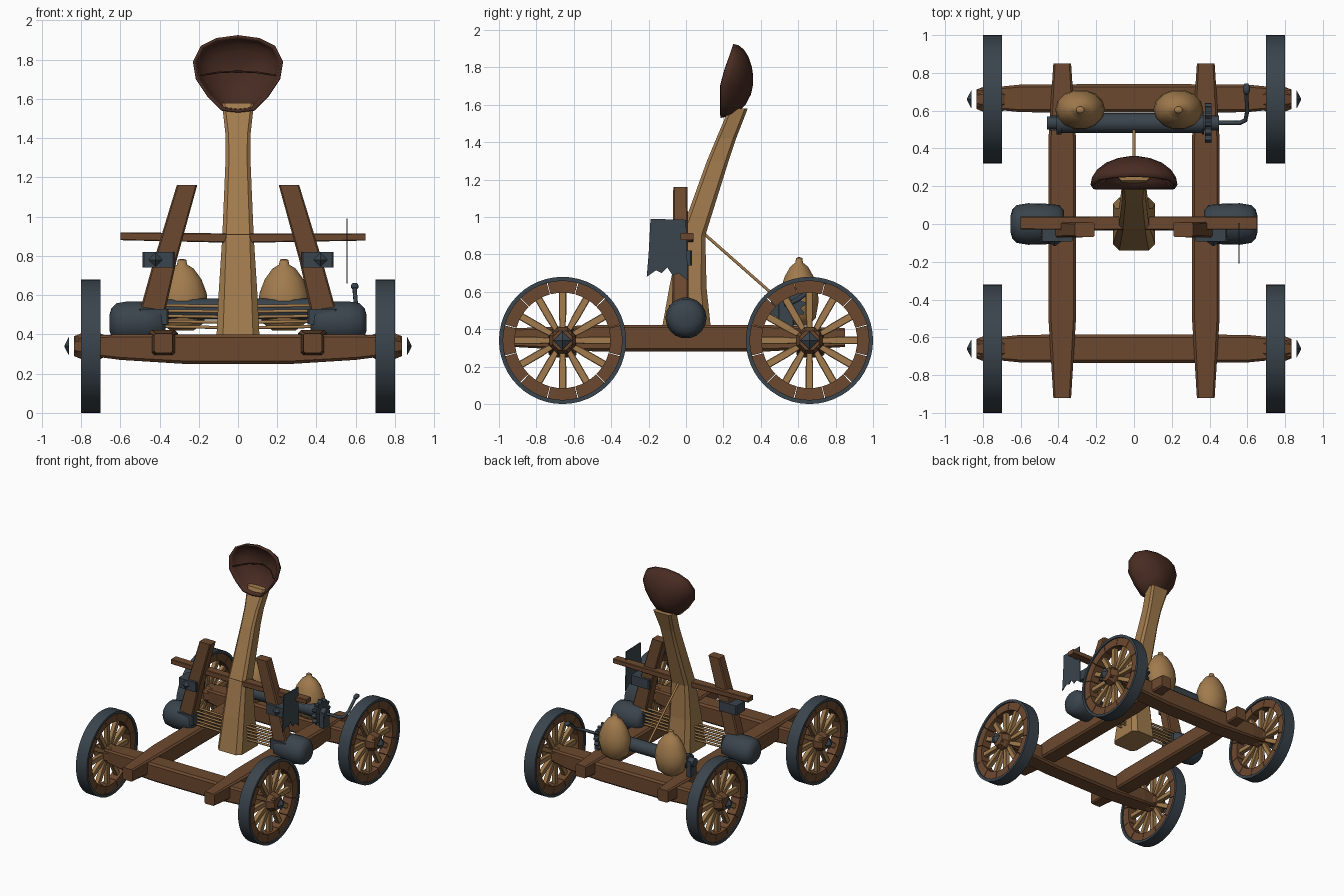
import bpy, bmesh
from math import sin, cos, pi, radians
from mathutils import Vector

old = bpy.data.objects.get("Cube")
if old:
    bpy.data.objects.remove(old)


def material(name, rgb):
    m = bpy.data.materials.new(name)
    m.use_nodes = True
    m.diffuse_color = (*rgb, 1)
    m.node_tree.nodes["Principled BSDF"].inputs["Base Color"].default_value = (*rgb, 1)
    return m


WOOD = material("brown wood", (0.15, 0.066, 0.028))
PALE = material("pale wood and cloth", (0.36, 0.2, 0.075))
IRON = material("dark iron", (0.042, 0.058, 0.073))
LEATHER = material("dark leather", (0.065, 0.025, 0.016))


def loft(bm, rings, closed=False):
    """Bridge equal rings of points; cap both ends unless closed."""
    vs = [[bm.verts.new(p) for p in r] for r in rings]
    n = len(vs[0])
    pairs = list(zip(vs, vs[1:])) + ([(vs[-1], vs[0])] if closed else [])
    for a, b in pairs:
        for i in range(n):
            j = (i + 1) % n
            bm.faces.new((a[i], a[j], b[j], b[i]))
    if not closed:
        bm.faces.new(vs[0])
        bm.faces.new(vs[-1])


def finish(name, bm, mat, smooth=None, loc=(0, 0, 0)):
    bmesh.ops.recalc_face_normals(bm, faces=bm.faces)
    me = bpy.data.meshes.new(name)
    bm.to_mesh(me)
    bm.free()
    me.materials.append(mat)
    if smooth:
        me.shade_smooth()
        me.set_sharp_from_angle(angle=radians(smooth))
    ob = bpy.data.objects.new(name, me)
    ob.location = loc
    bpy.context.collection.objects.link(ob)
    return ob


def section(centre, hu, hv, u, v, chamfer=0.2):
    """Rectangle with cut corners around a centre, spanned by axes u and v."""
    c = chamfer * min(hu, hv)
    pts = [(hu, hv - c), (hu - c, hv), (c - hu, hv), (-hu, hv - c),
           (-hu, c - hv), (c - hu, -hv), (hu - c, -hv), (hu, c - hv)]
    return [Vector(centre) + a * Vector(u) + b * Vector(v) for a, b in pts]


X, Y, Z = (1, 0, 0), (0, 1, 0), (0, 0, 1)


def beam(name, stations, u, v, mat, chamfer=0.2):
    """Timber through stations of (centre, half size u, half size v)."""
    bm = bmesh.new()
    loft(bm, [section(c, a, b, u, v, chamfer) for c, a, b in stations])
    return finish(name, bm, mat)


def box(name, c, size, mat):
    x, y, z = c
    h = [s / 2 for s in size]
    return beam(name, [((x, y, z - h[2]), h[0], h[1]), ((x, y, z + h[2]), h[0], h[1])],
                X, Y, mat, 0.12)


def turned(bm, profile, n, closed=False, turn=0):
    """Profile of (x, radius) spun around the x axis."""
    ang = [2 * pi * i / n + turn for i in range(n)]
    loft(bm, [[(x, r * cos(a), r * sin(a)) for a in ang] for x, r in profile], closed)


def turned_part(name, profile, n, mat, loc, smooth=None, closed=False, turn=0):
    bm = bmesh.new()
    turned(bm, profile, n, closed, turn)
    return finish(name, bm, mat, smooth, loc)


def rod(name, points, radius, mat):
    cu = bpy.data.curves.new(name, "CURVE")
    cu.dimensions = "3D"
    cu.bevel_depth, cu.bevel_resolution, cu.use_fill_caps = radius, 1, True
    sp = cu.splines.new("POLY")
    sp.points.add(len(points) - 1)
    for p, co in zip(sp.points, points):
        p.co = (*co, 1)
    cu.materials.append(mat)
    bpy.context.collection.objects.link(bpy.data.objects.new(name, cu))


# Wheels: iron tyre, rim blocks, spokes, hub and pointed cap
def wheel(side, end, label):
    loc = (0.75 * side, 0.66 * end, 0.34)
    turned_part(label + "_tyre", [(-.05, .34), (.05, .34), (.05, .318), (-.05, .318)],
                48, IRON, loc, 40, True)
    rim, spokes = bmesh.new(), bmesh.new()
    for k in range(12):
        a0 = k * pi / 6
        rings = []
        for j in range(5):
            a = a0 + radians(-14.6 + 29.2 * j / 4)
            rings.append([(x, r * cos(a), r * sin(a))
                          for x, r in ((-.04, .255), (.04, .255), (.04, .32), (-.04, .32))])
        loft(rim, rings)
        out, across = Vector((0, cos(a0), sin(a0))), Vector((0, -sin(a0), cos(a0)))
        loft(spokes, [section(out * r, w, 0.018, across, X)
                      for r, w in ((.04, .013), (.14, .02), (.26, .02))])
    finish(label + "_rim", rim, WOOD, 30, loc)
    finish(label + "_spokes", spokes, PALE, None, loc)
    turned_part(label + "_hub", [(-.07, .06), (-.04, .075), (.04, .075), (.085, .055)]
                if side > 0 else [(.07, .06), (.04, .075), (-.04, .075), (-.085, .055)],
                8, WOOD, loc, turn=pi / 8)
    turned_part(label + "_cap", [(.11 * side, .05), (.135 * side, .003)], 4, IRON, loc)


for side, sname in ((1, "left"), (-1, "right")):
    for end, ename in ((-1, "front"), (1, "back")):
        wheel(side, end, f"{ename}_{sname}_wheel")

# Axles, flat on top and tapered below
for y, ename in ((-.66, "front"), (.665, "back")):
    half = [(.28, .325, .075, .075), (.6, .335, .073, .065), (.83, .345, .05, .045)]
    st = [((-x, y, z), a, b) for x, z, a, b in half[::-1]]
    st += [((x, y, z), a, b) for x, z, a, b in half]
    beam(ename + "_axle", st, Y, Z, WOOD)

# Parts mirrored on both sides of the frame
for s, sname in ((1, "left"), (-1, "right")):
    x = .38 * s
    beam(sname + "_rail", [((x, -.92, .355), .047, .05), ((x, -.5, .352), .073, .07),
                           ((x, .45, .352), .073, .07), ((x, .85, .355), .047, .05)], X, Z, WOOD)
    beam(sname + "_post", [((.46 * s, -.03, .42), .068, .045), ((.37 * s, -.03, .78), .058, .042),
                           ((.26 * s, -.03, 1.16), .052, .038)], X, Y, WOOD)
    box(sname + "_post_foot", (.43 * s, -.025, .49), (.15, .13, .08), IRON)
    box(sname + "_post_clamp", (.405 * s, -.03, .78), (.165, .125, .08), IRON)
    # diamond stud on the clamp
    bm = bmesh.new()
    loft(bm, [[(r * cos(k * pi / 2), y, r * sin(k * pi / 2)) for k in range(4)]
              for y, r in ((0, .036), (-.025, .003))])
    finish(sname + "_clamp_stud", bm, IRON, None, (.42 * s, -.092, .78))
    # torsion drum
    turned_part(sname + "_drum", [(-.14, .07), (-.115, .1), (-.04, .108), (.05, .11),
                                  (.11, .1), (.135, .075), (.145, .04)][::s], 18, IRON,
                (.51 * s, 0, .46), 50).scale.x = s
    # cloth sack
    bm = bmesh.new()
    prof = [(.45, .42), (.85, .46), (1, .55), (.95, .61), (.75, .68), (.45, .735),
            (.2, .755), (.16, .78), (.05, .785)]
    ang = [2 * pi * k / 14 for k in range(14)]
    loft(bm, [[(.132 * r * cos(a), .107 * r * sin(a), z) for a in ang] for r, z in prof])
    finish(sname + "_sack", bm, PALE, 50, (.235 if s > 0 else -.285, .605, 0))

# Twisted rope bundle between the drums
for k in range(5):
    for y in (-.025, .025):
        z = .44 + .027 * k
        rod("bundle_rope", [(-.4, y, z), (0, y, z - .006), (.4, y, z)], .009, PALE)

# Cross bar through the arm
beam("cross_bar", [((-.6, .005, .9), .034, .02), ((0, .005, .89), .036, .024),
                   ((.65, .005, .896), .034, .018)], Y, Z, WOOD)

# Throwing arm
beam("throwing_arm", [((0, 0, .34), .112, .14), ((0, .01, .62), .098, .1),
                      ((0, .035, .9), .08, .068), ((0, .17, 1.3), .063, .058),
                      ((0, .215, 1.42), .064, .053), ((0, .28, 1.58), .082, .05)],
     X, Y, PALE, 0.3)

# Leather cup, open to the front
half = [(0, 1.925), (.11, 1.91), (.19, 1.87), (.23, 1.79), (.215, 1.7), (.155, 1.61),
        (.085, 1.54), (0, 1.53)]
outline = half + [(-x, z) for x, z in half[-2:0:-1]]
bm = bmesh.new()
rings = []
for deg in (0, 15, 32, 50, 68, 84):
    c, d = cos(radians(deg)), sin(radians(deg))
    ring = []
    for x, z in outline:
        rim = .185 + max(0, z - 1.72) * .33
        ring.append((x * c, rim + (.36 - rim) * d, 1.73 + (z - 1.73) * c))
    rings.append(ring)
loft(bm, rings)
bm.faces.ensure_lookup_table()
bmesh.ops.delete(bm, geom=[bm.faces[-2]], context="FACES_ONLY")
cup = finish("leather_cup", bm, LEATHER, 45)
sol = cup.modifiers.new("thickness", "SOLIDIFY")
sol.thickness = .014
rod("cup_seam", [(-.19, .2, 1.72), (-.1, .285, 1.735), (0, .325, 1.74), (.1, .285, 1.735),
                 (.19, .2, 1.72)], .005, LEATHER)

# Winch with toothed wheel, crank and pull rope
turned_part("winch_roller", [(-.46, .035), (-.41, .035), (-.41, .06), (-.385, .06), (-.385, .053),
                             (.36, .053), (.36, .06), (.37, .06), (.37, .04), (.45, .04)],
            12, IRON, (0, .535, .53), 40)
bm = bmesh.new()
loft(bm, [[(x, r * cos(a), r * sin(a)) for r, a in
           ((.105 if k % 4 < 2 else .083, 2 * pi * k / 48) for k in range(48))]
          for x in (.375, .41)])
finish("winch_gear", bm, IRON, None, (0, .535, .53))
for x in (-.425, .425):
    box("winch_bearing", (x, .535, .48), (.04, .08, .13), IRON)
rod("crank", [(.44, .535, .53), (.56, .535, .53), (.59, .55, .535), (.6, .6, .56),
              (.595, .68, .62), (.595, .71, .64)], .012, IRON)
turned_part("crank_knob", [(-.018, .008), (-.01, .018), (.01, .018), (.018, .008)], 10, IRON,
            (.595, .715, .645), 60).scale.y = 1.6
rod("pull_rope", [(0, .08, .925), (0, .5, .555)], .009, PALE)

# Tattered banner hanging from the cross bar
bm = bmesh.new()
flag = [(-.19, .99), (0, .985), (.01, .66), (-.04, .7), (-.07, .685), (-.1, .73),
        (-.13, .7), (-.16, .715), (-.21, .68), (-.2, .8)]
loft(bm, [[(x, y, z) for y, z in flag] for x in (.552, .558)])
finish("banner", bm, IRON)
